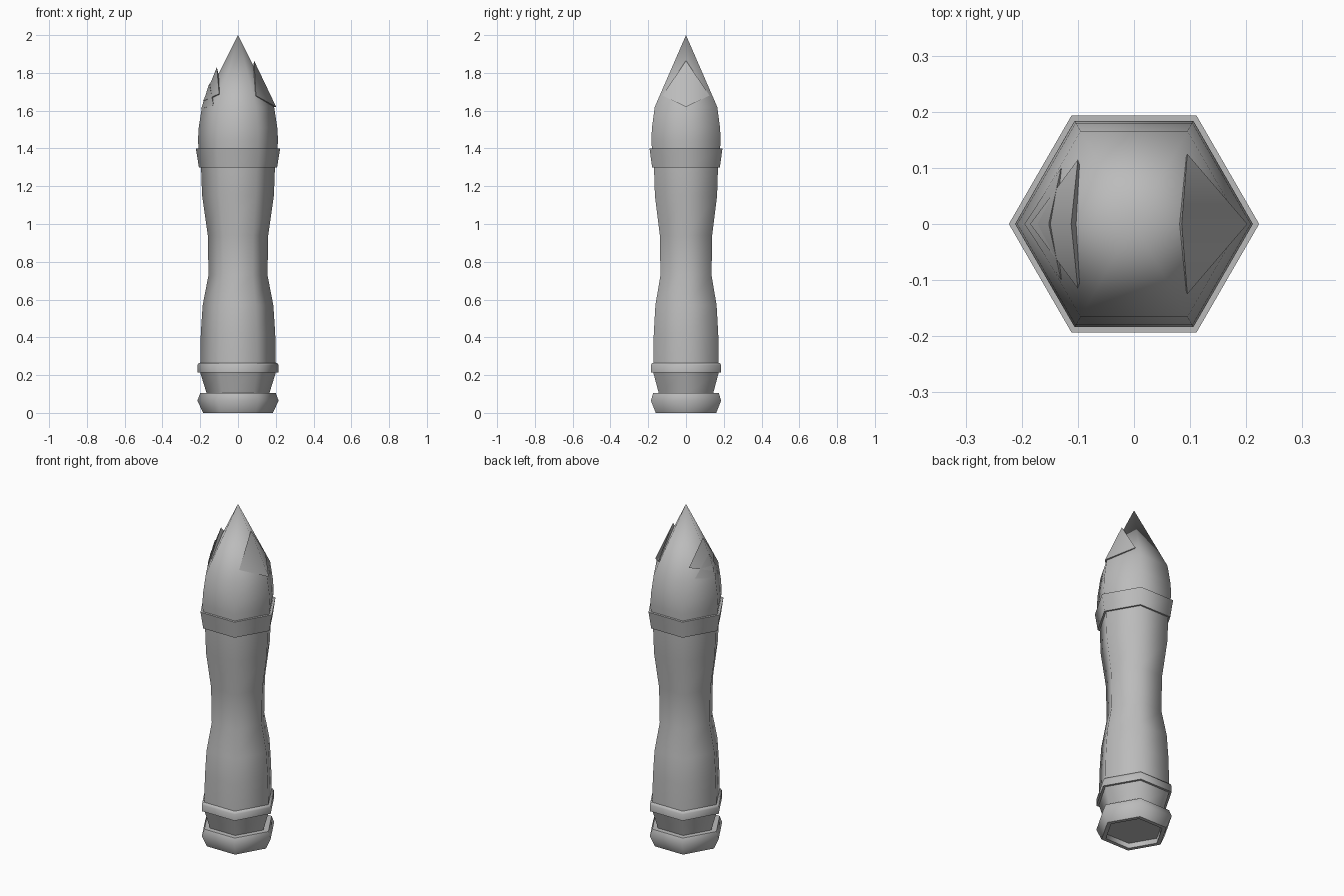
import bpy, bmesh, math

cube = bpy.data.objects.get("Cube")
if cube:
    bpy.data.objects.remove(cube)

SIDES = 6
stone = bpy.data.materials.new("plain_grey")
stone.use_nodes = True
GREY = (0.5, 0.5, 0.5, 1)
stone.diffuse_color = GREY
stone.node_tree.nodes["Principled BSDF"].inputs["Base Color"].default_value = GREY


def finish(name, bm, angle=65):
    bmesh.ops.recalc_face_normals(bm, faces=bm.faces)
    mesh = bpy.data.meshes.new(name)
    bm.to_mesh(mesh)
    bm.free()
    mesh.materials.append(stone)
    obj = bpy.data.objects.new(name, mesh)
    bpy.context.collection.objects.link(obj)
    bpy.ops.object.select_all(action='DESELECT')
    obj.select_set(True)
    bpy.context.view_layer.objects.active = obj
    bpy.ops.object.shade_smooth_by_angle(angle=math.radians(angle))
    return obj


def hex_loft(name, profile, apex=None, closed=False):
    """Six-sided loft through (radius, height) pairs, capped, pointed or ring-shaped."""
    bm = bmesh.new()
    rings = []
    for r, z in profile:
        turns = [math.tau * i / SIDES for i in range(SIDES)]
        rings.append([bm.verts.new((r * math.cos(a), r * math.sin(a), z)) for a in turns])
    pairs = list(zip(rings, rings[1:]))
    if closed:
        pairs.append((rings[-1], rings[0]))
    for low, high in pairs:
        for i in range(SIDES):
            j = (i + 1) % SIDES
            bm.faces.new((low[i], low[j], high[j], high[i]))
    if not closed:
        bm.faces.new(rings[0][::-1])
        if apex:
            tip = bm.verts.new(apex)
            for i in range(SIDES):
                bm.faces.new((rings[-1][i], rings[-1][(i + 1) % SIDES], tip))
        else:
            bm.faces.new(rings[-1])
    return finish(name, bm)


def splinter(name, corner, shoulder, tip):
    """Thin jagged shard wrapped around a side corner of the point."""
    bm = bmesh.new()
    top, base = bm.verts.new(tip), bm.verts.new(corner)
    root = bm.verts.new((tip[0] * 0.6, 0, corner[2]))
    x, y, z = shoulder
    for side in (-1, 1):
        edge = bm.verts.new((x, side * y, z))
        bm.faces.new((base, edge, top))
        bm.faces.new((top, edge, root))
        bm.faces.new((root, edge, base))
    return finish(name, bm)


# Foot with a shallow recess underneath
hex_loft("foot", [(0.16, 0.03), (0.16, 0), (0.185, 0), (0.215, 0.065),
                  (0.2, 0.105), (0.16, 0.105)])
# Flared neck and lower band
hex_loft("neck", [(0.165, 0.1), (0.202, 0.22)])
hex_loft("lower_band", [(0.215, 0.215), (0.215, 0.252), (0.207, 0.265)])
# Waisted shaft
hex_loft("shaft", [(0.2, 0.26), (0.197, 0.42), (0.187, 0.57), (0.156, 0.73),
                   (0.16, 0.94), (0.19, 1.15), (0.196, 1.31)])
# Collar around the joint
hex_loft("collar", [(0.195, 1.3), (0.207, 1.3), (0.223, 1.4), (0.2, 1.4)], closed=True)
# Pointed head
hex_loft("head", [(0.2, 1.32), (0.212, 1.44), (0.208, 1.51), (0.191, 1.62)], apex=(0, 0, 2))
# Jagged shards on both sides of the point
splinter("left_shard", (0.202, 0, 1.62), (0.095, 0.125, 1.68), (0.085, 0, 1.865))
splinter("right_upper_shard", (-0.185, 0, 1.65), (-0.1, 0.115, 1.69), (-0.112, 0, 1.83))
splinter("right_lower_shard", (-0.195, 0, 1.61), (-0.13, 0.1, 1.63), (-0.152, 0, 1.745))
